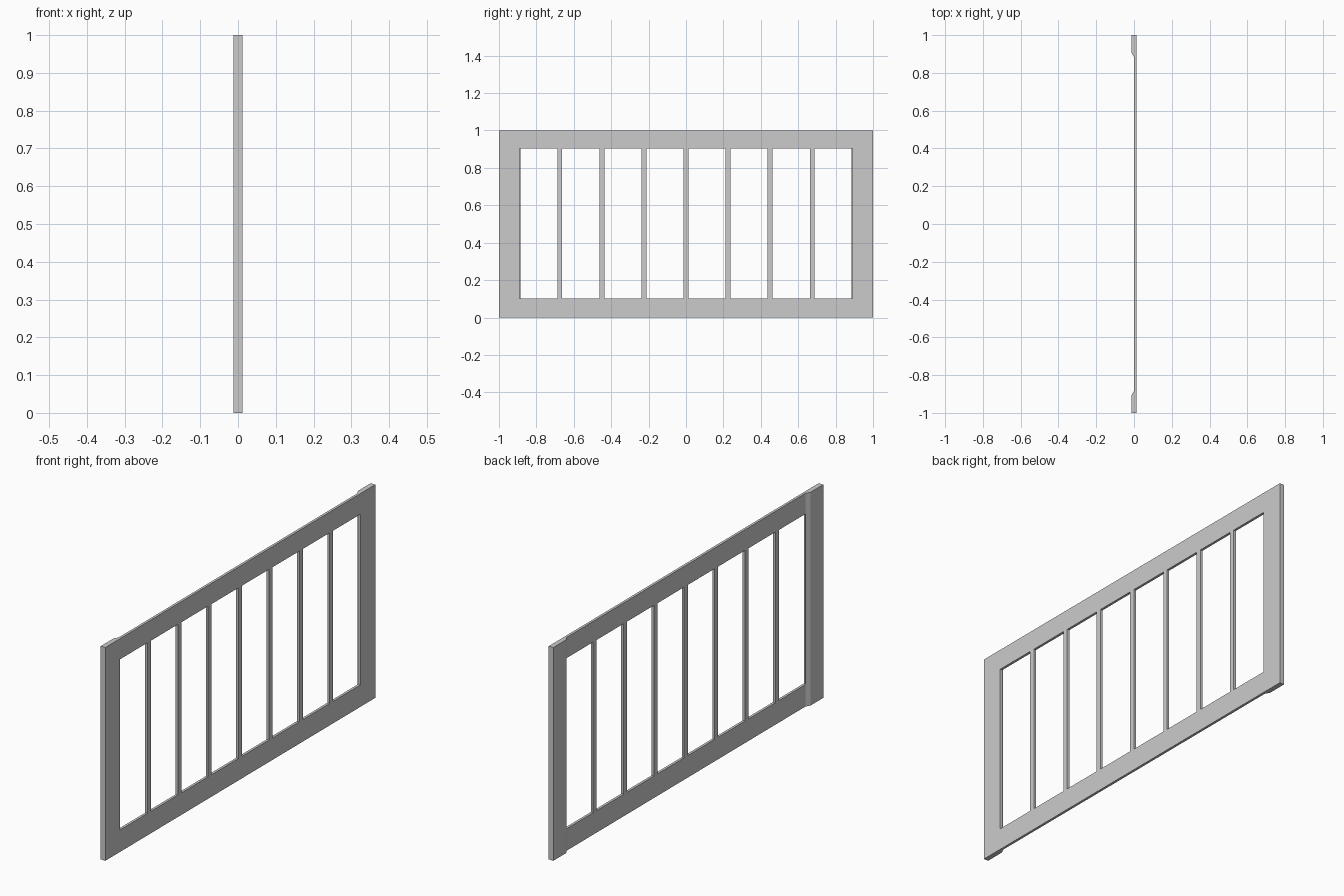
import bpy
import bmesh

if "Cube" in bpy.data.objects:
    bpy.data.objects.remove(bpy.data.objects["Cube"])

T = 0.012          # half the post thickness; rails and slats fill x = 0..T
INNER = 0.89       # half-width of the opening
Z_LOW, Z_HIGH = 0.103, 0.903


def prism(name, outline, z0, z1):
    """Extrude an (x, y) outline from z0 up to z1."""
    bm = bmesh.new()
    face = bm.faces.new([bm.verts.new((x, y, z0)) for x, y in outline])
    top = bmesh.ops.extrude_face_region(bm, geom=[face])["geom"]
    bmesh.ops.translate(bm, vec=(0, 0, z1 - z0),
                        verts=[v for v in top if isinstance(v, bmesh.types.BMVert)])
    bmesh.ops.recalc_face_normals(bm, faces=bm.faces)
    mesh = bpy.data.meshes.new(name)
    bm.to_mesh(mesh)
    bm.free()
    ob = bpy.data.objects.new(name, mesh)
    bpy.context.collection.objects.link(ob)
    return ob


def bar(name, y0, y1, z0, z1):
    return prism(name, [(0, y0), (T, y0), (T, y1), (0, y1)], z0, z1)


# End posts: thicker at the back, with a sloped inner edge
posts = prism("end_posts", [(T, INNER), (T, 1), (-T, 1), (-T, 0.905), (0, 0.885), (0, INNER)], 0, 1)
mirror = posts.modifiers.new("mirror", "MIRROR")
mirror.use_axis = (False, True, False)

# Horizontal rails
bar("bottom_rail", -INNER, INNER, 0, Z_LOW)
bar("top_rail", -INNER, INNER, Z_HIGH, 1)

# Seven vertical slats
for i in range(-3, 4):
    y = i * 0.225
    bar(f"slat_{i + 4}", y - 0.013, y + 0.013, Z_LOW, Z_HIGH)
